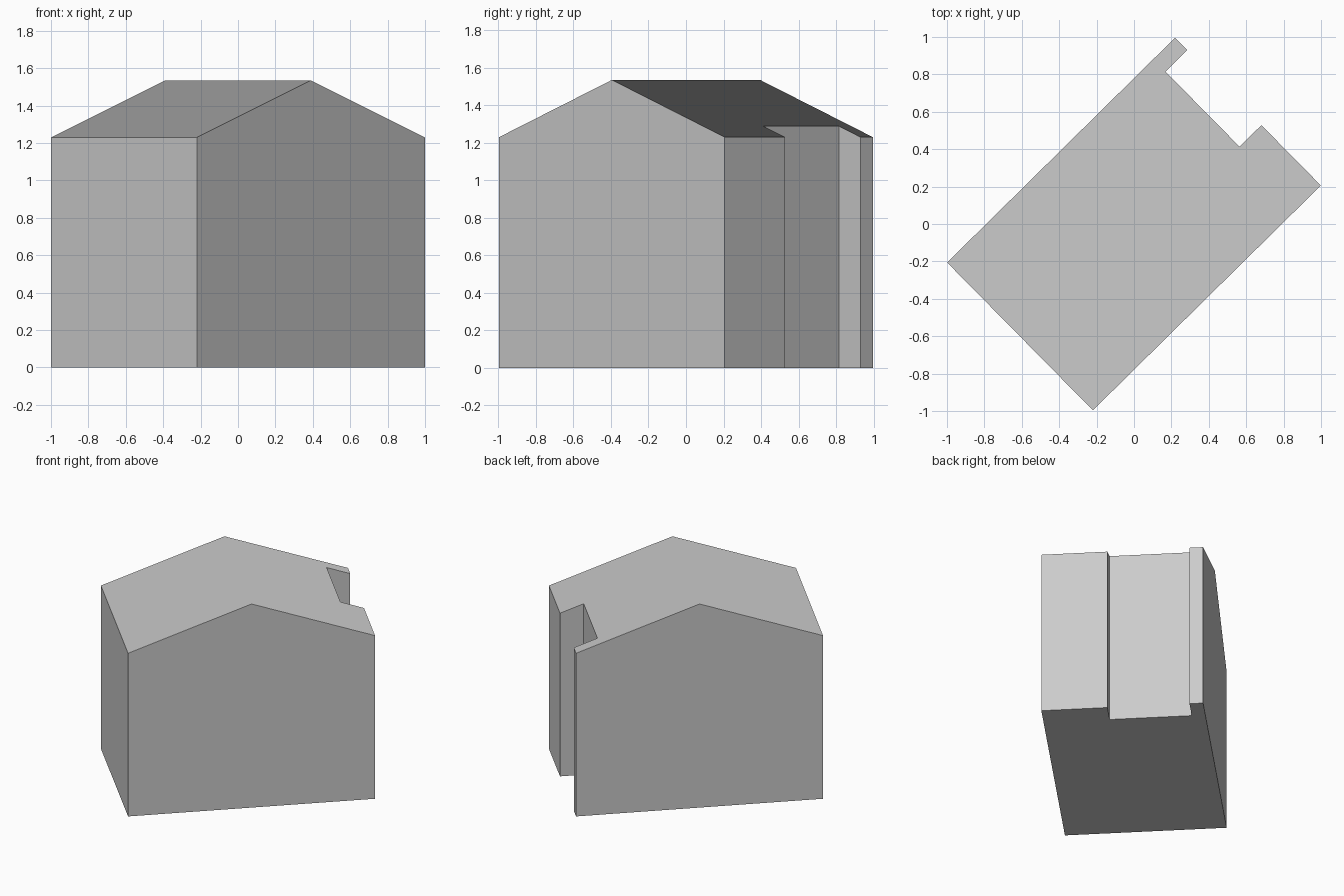
import bpy, bmesh, math
from mathutils import Matrix

cube = bpy.data.objects.get("Cube")
if cube:
    bpy.data.objects.remove(cube, do_unlink=True)

HALF_L, HALF_W = 0.856, 0.555      # half length across the ridge, half width along it
EAVE, RIDGE = 1.23, 1.535
NOTCH_DEPTH, NOTCH_A, NOTCH_B = 0.164, -0.102, 0.462

# Single wall and roof colour
grey = bpy.data.materials.new("light_grey")
grey.use_nodes = True
colour = (0.6, 0.6, 0.6, 1.0)
grey.diffuse_color = colour
grey.node_tree.nodes["Principled BSDF"].inputs["Base Color"].default_value = colour

# Footprint with a recessed bay in the back wall
inner = HALF_L - NOTCH_DEPTH
footprint = [(-HALF_L, -HALF_W), (HALF_L, -HALF_W), (HALF_L, NOTCH_A), (inner, NOTCH_A),
             (inner, NOTCH_B), (HALF_L, NOTCH_B), (HALF_L, HALF_W), (-HALF_L, HALF_W)]
bm = bmesh.new()
floor = bm.faces.new([bm.verts.new((x, y, 0)) for x, y in footprint])
walls = bmesh.ops.extrude_face_region(bm, geom=[floor], use_keep_orig=True)
top = [g for g in walls["geom"] if isinstance(g, bmesh.types.BMVert)]
bmesh.ops.translate(bm, verts=top, vec=(0, 0, 1))

# Split along the ridge line, then raise the top to the gable slope
bmesh.ops.bisect_plane(bm, geom=bm.verts[:] + bm.edges[:] + bm.faces[:],
                       plane_co=(0, 0, 0), plane_no=(1, 0, 0))
for v in bm.verts:
    if v.co.z > 0.5:
        v.co.z = RIDGE - (RIDGE - EAVE) * abs(v.co.x) / HALF_L

# Merge the flat halves of the floor and gable walls, then turn the house
bmesh.ops.dissolve_limit(bm, angle_limit=math.radians(1), verts=bm.verts[:], edges=bm.edges[:])
bmesh.ops.recalc_face_normals(bm, faces=bm.faces[:])
bmesh.ops.transform(bm, matrix=Matrix.Rotation(math.radians(44.6), 4, "Z"), verts=bm.verts[:])

mesh = bpy.data.meshes.new("house_shell")
bm.to_mesh(mesh)
bm.free()
mesh.materials.append(grey)
house = bpy.data.objects.new("house_shell", mesh)
bpy.context.collection.objects.link(house)
